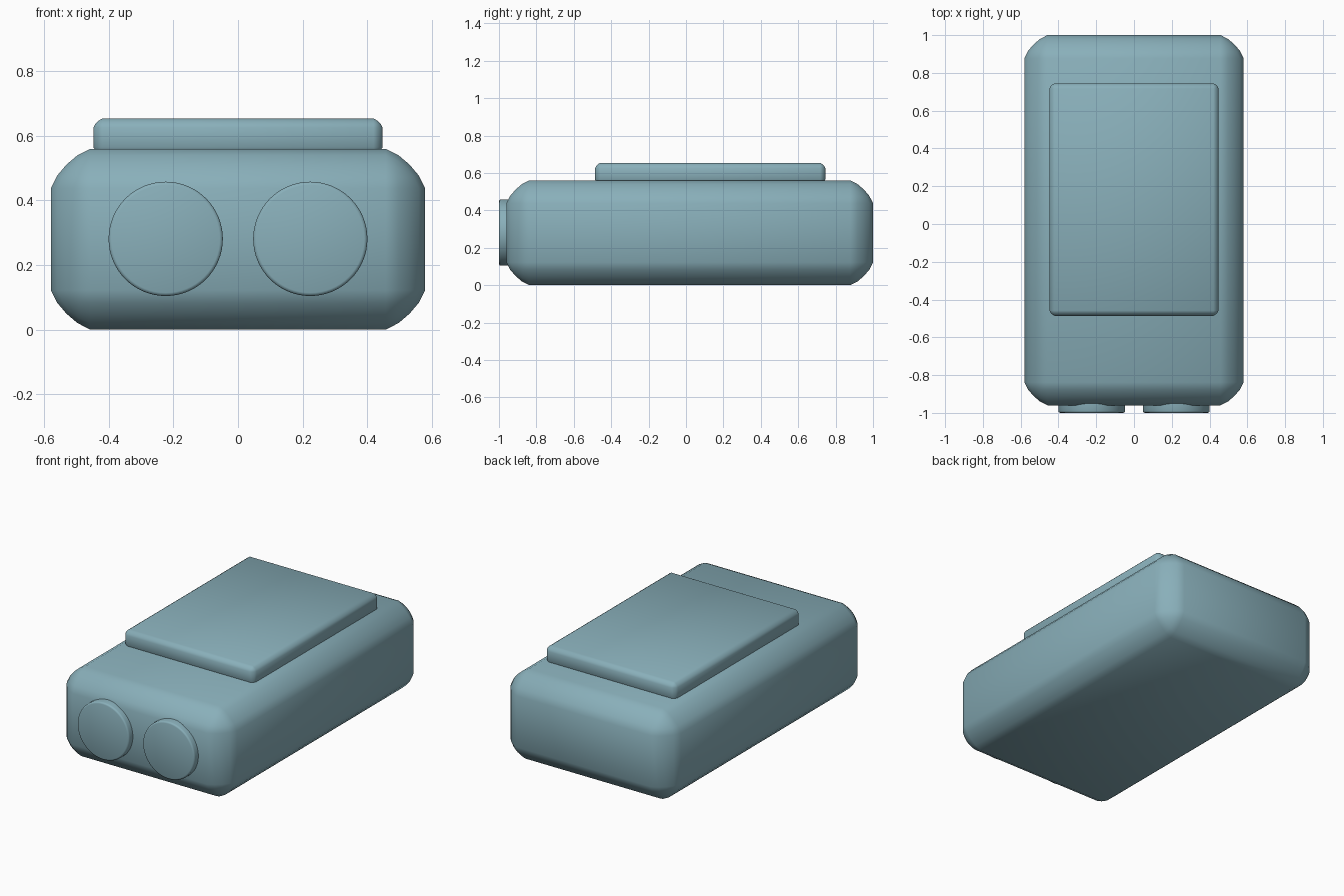
import bpy, math

if "Cube" in bpy.data.objects:
    bpy.data.objects.remove(bpy.data.objects["Cube"])

# Blue-grey casing colour
casing = bpy.data.materials.new("blue_grey")
casing.diffuse_color = (0.25, 0.43, 0.49, 1)
casing.use_nodes = True
casing.node_tree.nodes["Principled BSDF"].inputs["Base Color"].default_value = casing.diffuse_color


def finish(obj, name, width, segments, profile):
    """Name the part, round its edges, smooth and colour it."""
    obj.name = name
    bpy.ops.object.shade_smooth()
    obj.data.materials.append(casing)
    bevel = obj.modifiers.new("rounded_edges", 'BEVEL')
    bevel.width = width
    bevel.segments = segments
    bevel.profile = profile
    bevel.limit_method = 'ANGLE'
    bevel.angle_limit = math.radians(40)
    return obj


def rounded_box(name, low, high, width, segments, profile):
    centre = [(a + b) / 2 for a, b in zip(low, high)]
    bpy.ops.mesh.primitive_cube_add(size=1, location=centre)
    obj = bpy.context.object
    obj.scale = [b - a for a, b in zip(low, high)]
    bpy.ops.object.transform_apply(location=False, rotation=False, scale=True)
    return finish(obj, name, width, segments, profile)


# Main housing
rounded_box("housing", (-0.58, -0.96, 0), (0.58, 1.0, 0.56), 0.122, 4, 0.36)

# Raised panel on top
rounded_box("top_panel", (-0.448, -0.486, 0.537), (0.448, 0.745, 0.654), 0.028, 3, 0.36)

# Pair of round discs on the front
for side, x in (("left", -0.224), ("right", 0.224)):
    bpy.ops.mesh.primitive_cylinder_add(vertices=64, radius=0.177, depth=0.12,
                                        location=(x, -0.94, 0.281),
                                        rotation=(math.pi / 2, 0, 0))
    finish(bpy.context.object, side + "_front_disc", 0.01, 2, 0.5)
